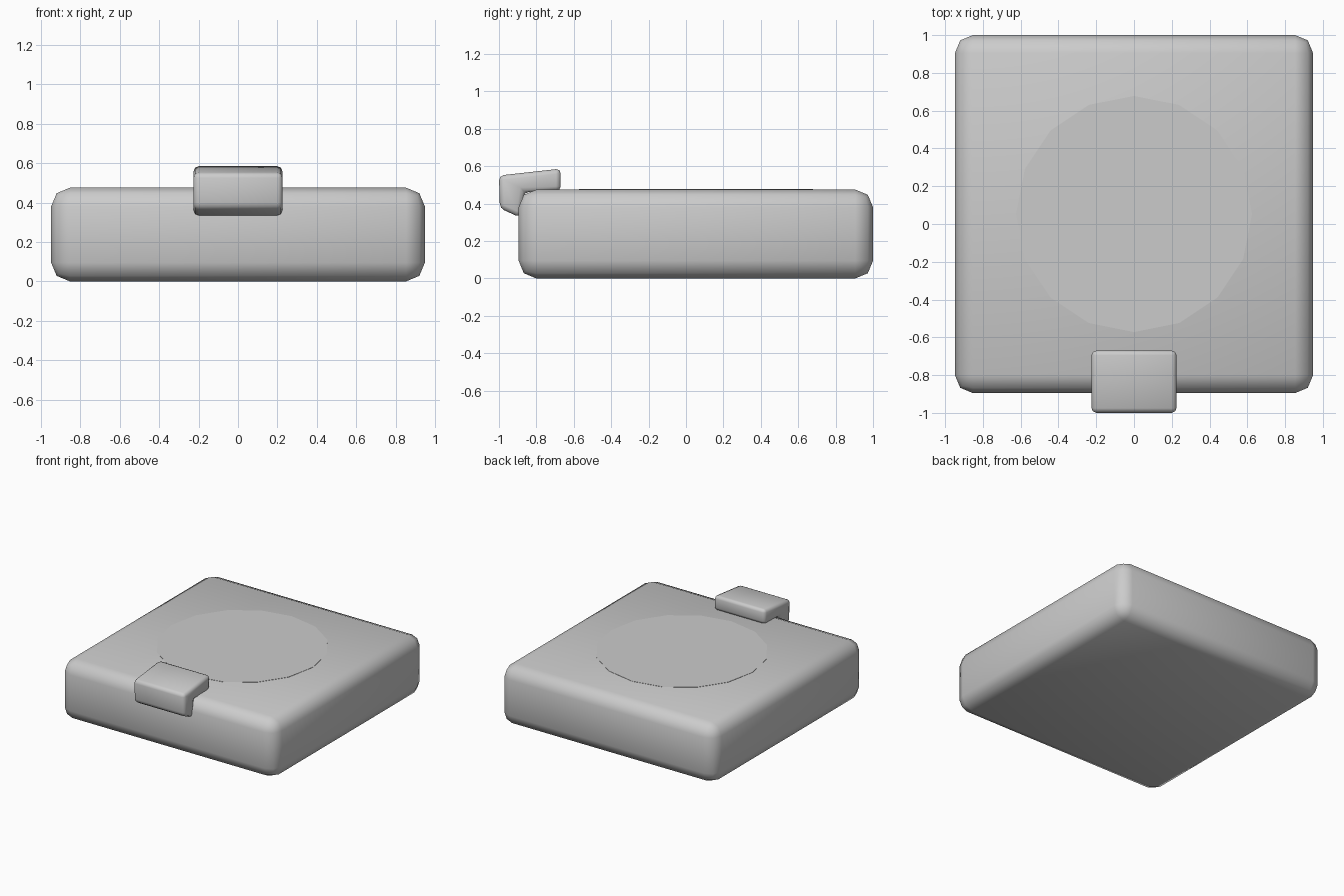
import bpy, bmesh

if "Cube" in bpy.data.objects:
    bpy.data.objects.remove(bpy.data.objects["Cube"])


def finish(name, bm, bevel, segments, angle=50):
    bmesh.ops.recalc_face_normals(bm, faces=bm.faces)
    mesh = bpy.data.meshes.new(name)
    bm.to_mesh(mesh)
    bm.free()
    obj = bpy.data.objects.new(name, mesh)
    bpy.context.collection.objects.link(obj)
    if bevel:
        mod = obj.modifiers.new("rounding", "BEVEL")
        mod.width = bevel
        mod.segments = segments
        mod.limit_method = "ANGLE"
        mod.angle_limit = 0.35
    bpy.ops.object.select_all(action="DESELECT")
    obj.select_set(True)
    bpy.context.view_layer.objects.active = obj
    if bevel:
        bpy.ops.object.modifier_apply(modifier="rounding")
    bpy.ops.object.shade_smooth_by_angle(angle=angle * 3.14159 / 180)
    return obj


# Rounded main slab
bm = bmesh.new()
bmesh.ops.create_cube(bm, size=1)
bmesh.ops.scale(bm, vec=(1.896, 1.895, 0.475), verts=bm.verts)
bmesh.ops.translate(bm, vec=(0, 0.0525, 0.2375), verts=bm.verts)
finish("case_body", bm, 0.095, 2)

# Thin flush disc on the top
bm = bmesh.new()
bmesh.ops.create_cone(bm, cap_ends=True, segments=16, radius1=0.625,
                      radius2=0.625, depth=0.01)
bmesh.ops.translate(bm, vec=(0, 0.053, 0.472), verts=bm.verts)
finish("top_disc", bm, 0, 0, 30)

# Hooked latch over the front edge: side profile (y, z) extruded along x
profile = [(-1.0, 0.55), (-0.67, 0.587), (-0.67, 0.468), (-0.865, 0.462),
           (-0.885, 0.325), (-0.995, 0.375)]
bm = bmesh.new()
face = bm.faces.new([bm.verts.new((-0.225, y, z)) for y, z in profile])
ext = bmesh.ops.extrude_face_region(bm, geom=[face])
verts = [v for v in ext["geom"] if isinstance(v, bmesh.types.BMVert)]
bmesh.ops.translate(bm, vec=(0.45, 0, 0), verts=verts)
finish("front_latch", bm, 0.025, 2)
